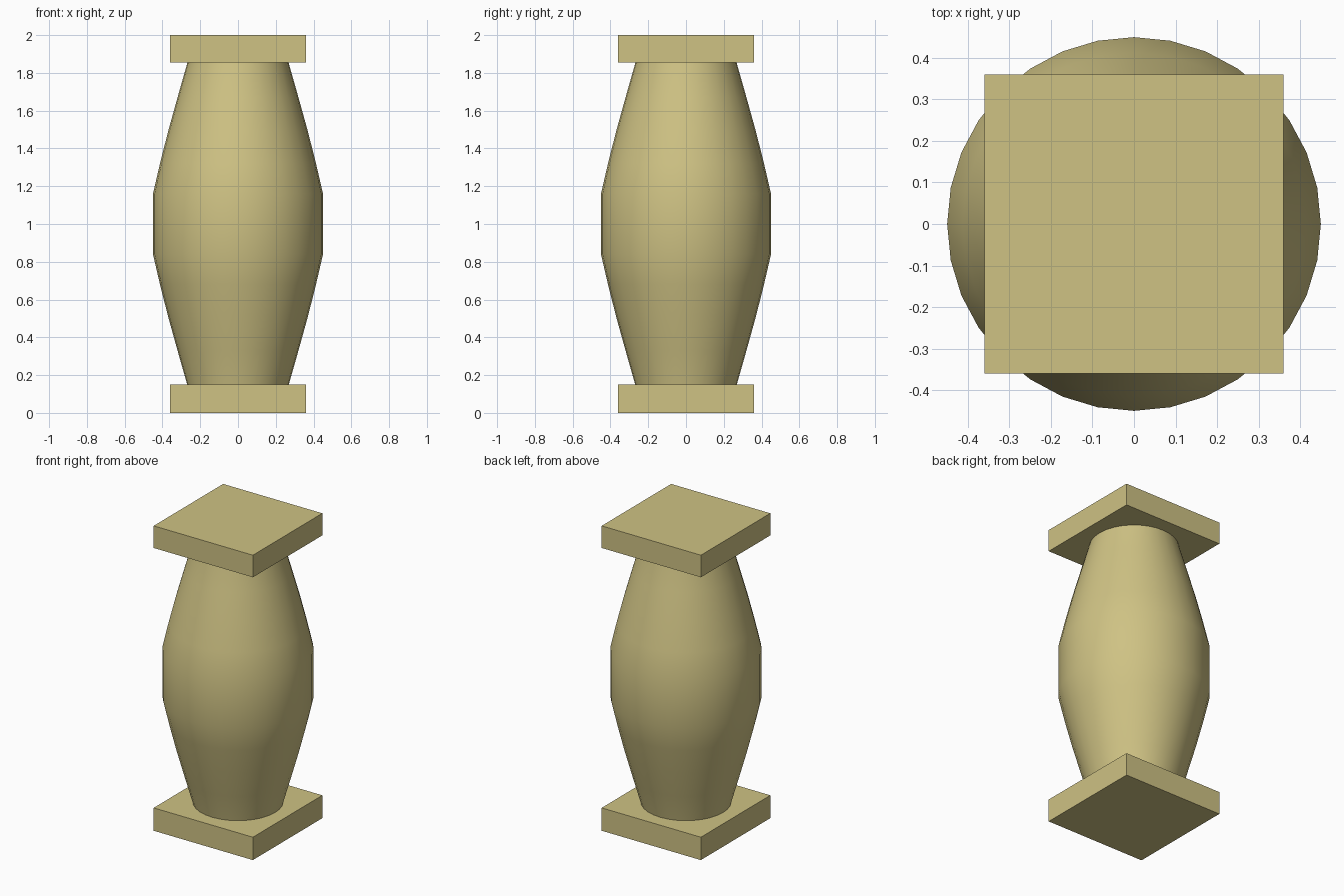
import bpy, bmesh, math

if "Cube" in bpy.data.objects:
    bpy.data.objects.remove(bpy.data.objects["Cube"])

stone = bpy.data.materials.new("pale sandstone")
stone.diffuse_color = (0.62, 0.54, 0.23, 1)
stone.use_nodes = True
stone.node_tree.nodes["Principled BSDF"].inputs["Base Color"].default_value = stone.diffuse_color


def finish(name, bm):
    bmesh.ops.recalc_face_normals(bm, faces=bm.faces)
    mesh = bpy.data.meshes.new(name)
    bm.to_mesh(mesh)
    bm.free()
    mesh.materials.append(stone)
    obj = bpy.data.objects.new(name, mesh)
    bpy.context.collection.objects.link(obj)
    return obj


# square slabs at both ends
def slab(name, z0, z1, half):
    bm = bmesh.new()
    bmesh.ops.create_cube(bm, size=1)
    for v in bm.verts:
        v.co = (v.co.x * 2 * half, v.co.y * 2 * half, z0 + (v.co.z + 0.5) * (z1 - z0))
    return finish(name, bm)


slab("base_slab", 0.0, 0.15, 0.36)
slab("top_slab", 1.855, 2.0, 0.36)

# bulging turned shaft, its ends running through the slabs
half_profile = [(0.24, 0.0), (0.269, 0.15), (0.32, 0.33), (0.37, 0.51), (0.413, 0.68), (0.45, 0.84)]
profile = half_profile + [(r, 2 - z) for r, z in reversed(half_profile)]
SIDES = 32
bm = bmesh.new()
rings = [[bm.verts.new((r * math.cos(2 * math.pi * i / SIDES), r * math.sin(2 * math.pi * i / SIDES), z))
          for i in range(SIDES)] for r, z in profile]
for a, b in zip(rings, rings[1:]):
    for i in range(SIDES):
        j = (i + 1) % SIDES
        bm.faces.new((a[i], a[j], b[j], b[i]))
bm.faces.new(rings[0])
bm.faces.new(rings[-1])
shaft = finish("shaft", bm)
bpy.context.view_layer.objects.active = shaft
shaft.select_set(True)
bpy.ops.object.shade_smooth_by_angle(angle=math.radians(40))
